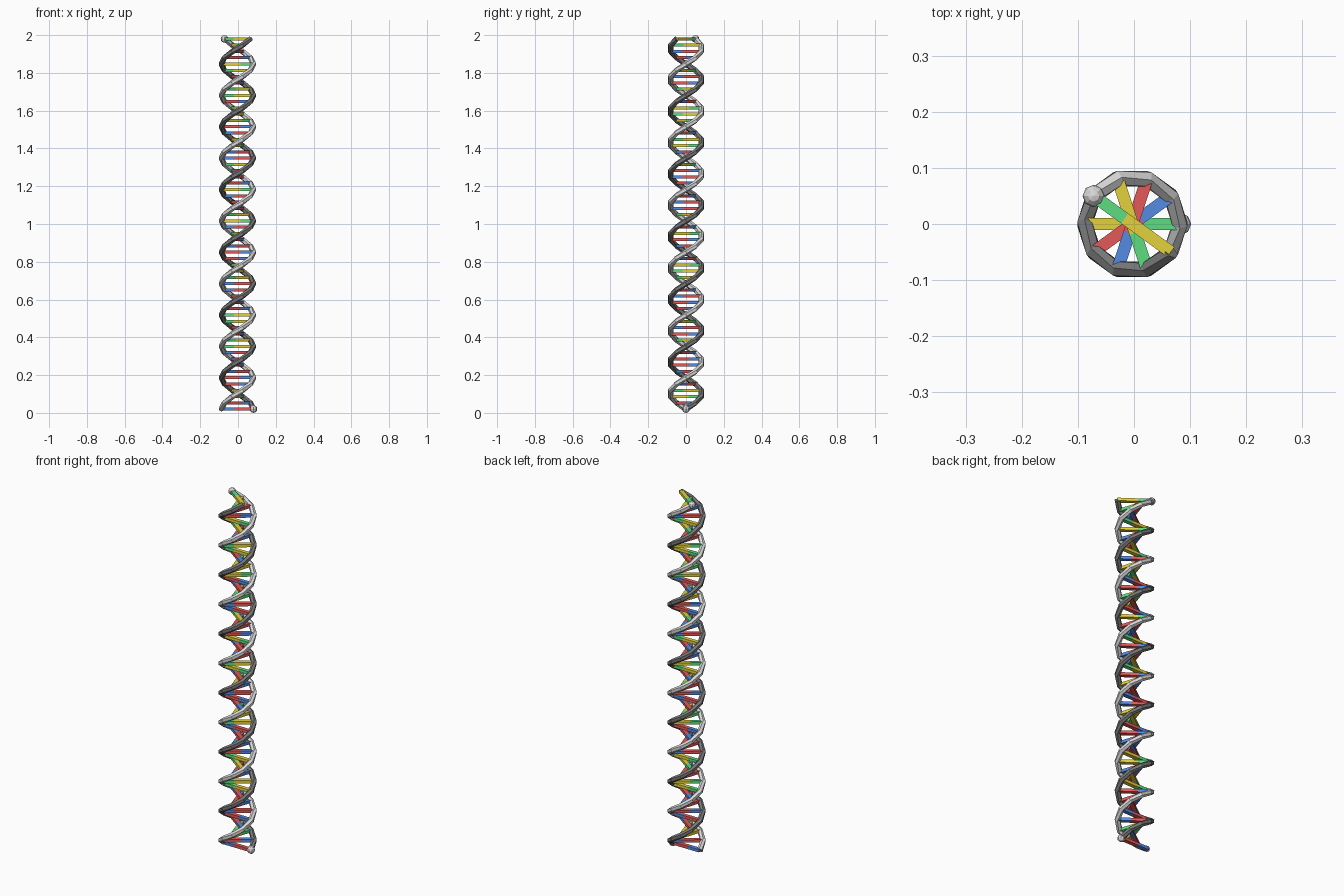
import bpy
import bmesh
from math import sin, cos, pi
from mathutils import Matrix, Vector

cube = bpy.data.objects.get("Cube")
if cube:
    bpy.data.objects.remove(cube, do_unlink=True)

COUNT = 60            # rungs, one per helix node
STEP = pi / 5         # turn between rungs
RADIUS = 0.085        # helix centreline radius
TUBE = 0.015
BALL = 0.02
RISE = (2 - 2 * BALL) / (COUNT - 1)
SHIFT = -0.003
SIDES = 6


def material(name, rgb):
    mat = bpy.data.materials.new(name)
    mat.use_nodes = True
    mat.diffuse_color = (*rgb, 1)
    mat.node_tree.nodes["Principled BSDF"].inputs["Base Color"].default_value = (*rgb, 1)
    return mat


light_grey = material("light grey", (0.70, 0.70, 0.70))
dark_grey = material("dark grey", (0.19, 0.19, 0.195))
base_colours = {
    "R": material("red", (0.77, 0.10, 0.10)),
    "B": material("blue", (0.09, 0.26, 0.78)),
    "Y": material("yellow", (0.77, 0.64, 0.045)),
    "G": material("green", (0.11, 0.72, 0.22)),
}
PARTNER = {"R": "B", "B": "R", "Y": "G", "G": "Y"}
# Red and yellow halves reach past the axis to meet the shorter blue and green
REACH = {"R": 0.102, "Y": 0.102, "B": 0.068, "G": 0.068}
SEQUENCE = ("RBGYR" "RBRRR" "YYBRG" "GRRBR" "RYYGR" "RBRYR"
            "GYRRB" "YRBRY" "RRGYB" "RYGYB" "YYBRG" "YRBGY")


def node(k, phase):
    """Centre of the strand at rung k."""
    a = k * STEP + phase
    return Vector((RADIUS * cos(a) + SHIFT, RADIUS * sin(a), BALL + k * RISE))


def finish(name, bm, mats):
    bmesh.ops.recalc_face_normals(bm, faces=bm.faces[:])
    mesh = bpy.data.meshes.new(name)
    bm.to_mesh(mesh)
    bm.free()
    for mat in mats:
        mesh.materials.append(mat)
    obj = bpy.data.objects.new(name, mesh)
    bpy.context.collection.objects.link(obj)


def strand(name, phase, mat):
    """Six-sided tube with one straight segment per rung."""
    bm = bmesh.new()
    rings = []
    chord = 2 * RADIUS * sin(STEP / 2)
    for k in range(COUNT):
        a = k * STEP + phase
        out = Vector((cos(a), sin(a), 0))
        tangent = Vector((-sin(a) * chord, cos(a) * chord, RISE)).normalized()
        up = out.cross(tangent)
        ring = []
        for i in range(SIDES):
            b = 2 * pi * (i + 0.5) / SIDES
            ring.append(bm.verts.new(node(k, phase) + TUBE * (cos(b) * out + sin(b) * up)))
        rings.append(ring)
    for low, high in zip(rings, rings[1:]):
        for i in range(SIDES):
            j = (i + 1) % SIDES
            bm.faces.new((low[i], low[j], high[j], high[i]))
    bm.faces.new(rings[0])
    bm.faces.new(rings[-1])
    finish(name, bm, [mat])


def end_ball(name, centre):
    bm = bmesh.new()
    bmesh.ops.create_uvsphere(bm, u_segments=8, v_segments=6, radius=BALL,
                              matrix=Matrix.Translation(centre))
    finish(name, bm, [light_grey])


# Two strands, each with a ball on its starting end
strand("dark_strand", 0, dark_grey)
strand("light_strand", pi, light_grey)
end_ball("bottom_ball", node(0, 0))
end_ball("top_ball", node(COUNT - 1, pi))

# Rungs: two coloured bars meeting near the axis
keys = list(base_colours)
bm = bmesh.new()
for k, letter in enumerate(SEQUENCE):
    for phase, key in ((0, letter), (pi, PARTNER[letter])):
        place = (Matrix.Translation((SHIFT, 0, BALL + k * RISE))
                 @ Matrix.Rotation(k * STEP + phase, 4, "Z")
                 @ Matrix.Translation((RADIUS - REACH[key] / 2, 0, 0))
                 @ Matrix.Diagonal((REACH[key], 0.022, 0.016, 1)))
        box = bmesh.ops.create_cube(bm, size=1, matrix=place)
        for face in {f for v in box["verts"] for f in v.link_faces}:
            face.material_index = keys.index(key)
finish("rungs", bm, base_colours.values())
